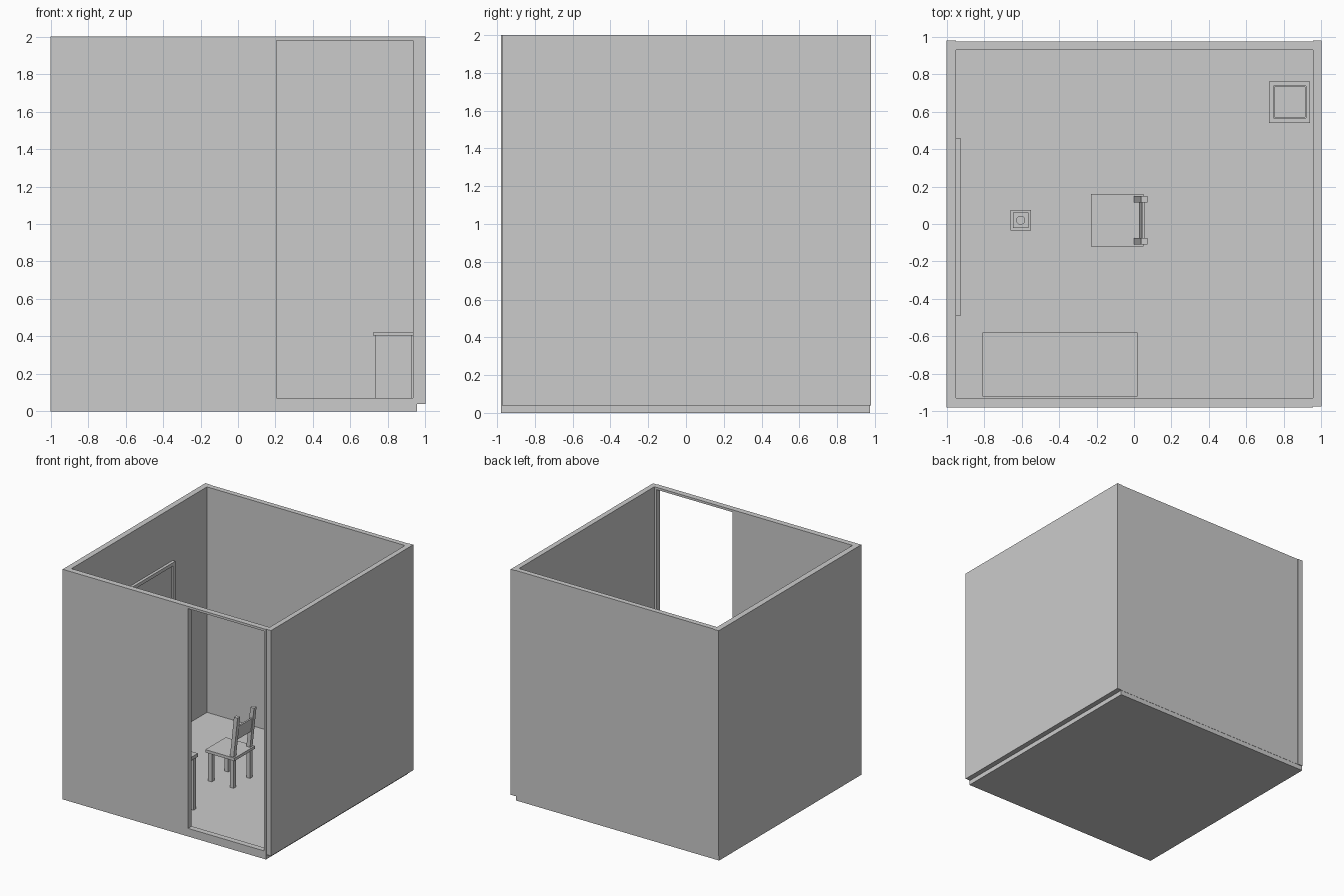
import bpy

if "Cube" in bpy.data.objects:
    bpy.data.objects.remove(bpy.data.objects["Cube"])


def mesh_object(name, verts, faces):
    mesh = bpy.data.meshes.new(name)
    mesh.from_pydata(verts, [], faces)
    obj = bpy.data.objects.new(name, mesh)
    bpy.context.collection.objects.link(obj)
    return obj


def box(name, x, y, z, lean=0.0):
    """Box from (min, max) pairs; lean shifts its top along x."""
    verts = [(px + lean * k, py, z[k]) for k in (0, 1)
             for px, py in ((x[0], y[0]), (x[1], y[0]), (x[1], y[1]), (x[0], y[1]))]
    sides = [(i, (i + 1) % 4, (i + 1) % 4 + 4, i + 4) for i in range(4)]
    return mesh_object(name, verts, [(3, 2, 1, 0), (4, 5, 6, 7)] + sides)


def ring(name, axis, outer, inner, depth):
    """Rectangular frame with a hole; rectangles are (a0, b0, a1, b1)."""
    def place(a, b, d):
        return {'x': (d, a, b), 'y': (b, d, a), 'z': (a, b, d)}[axis]
    verts = []
    for d in depth:
        for a0, b0, a1, b1 in (outer, inner):
            verts += [place(a, b, d) for a, b in ((a0, b0), (a1, b0), (a1, b1), (a0, b1))]
    faces = []
    for i in range(4):
        j = (i + 1) % 4
        faces += [(i, i + 4, j + 4, j), (i + 8, j + 8, j + 12, i + 12),
                  (i, j, j + 8, i + 8), (j + 4, i + 4, i + 12, j + 12)]
    return mesh_object(name, verts, faces)


# Room shell: floor, three plain walls, front wall with doorway (a = z, b = x)
box("floor", (-1, 0.955), (-0.93, 0.973), (0, 0.04))
box("left_wall", (-1, -0.95), (-0.93, 0.98), (0.04, 2))
box("right_wall", (0.955, 1), (-0.975, 0.98), (0.04, 2))
box("back_wall", (-0.95, 0.955), (0.93, 0.975), (0.04, 2))
ring("front_wall", 'y', (0, -1, 2, 0.955), (0.07, 0.205, 1.98, 0.935), (-0.98, -0.93))

# Framed board on the left wall (a = y, b = z)
ring("board_frame", 'x', (-0.49, 0.94, 0.46, 1.54), (-0.46, 0.97, 0.43, 1.51), (-0.95, -0.925))
box("board_panel", (-0.95, -0.94), (-0.46, 0.43), (0.97, 1.51))

# Desk
box("desk_top", (-0.81, 0.02), (-0.92, -0.58), (0.49, 0.52))
for x in (-0.80, -0.025):
    for y in (-0.91, -0.625):
        box("desk_leg", (x, x + 0.035), (y, y + 0.035), (0.04, 0.49))

# Chair
box("chair_seat", (-0.23, 0.05), (-0.12, 0.16), (0.285, 0.31))
for y in (-0.11, 0.115):
    for x in (-0.21, 0.0):
        box("chair_leg", (x, x + 0.035), (y, y + 0.035), (0.04, 0.285))
    box("chair_back_post", (0, 0.035), (y, y + 0.035), (0.31, 0.66), lean=0.038)
box("chair_back_slat", (0.028, 0.043), (-0.075, 0.115), (0.45, 0.57), lean=0.015)

# Pedestal with a round button
box("pedestal_base", (-0.66, -0.55), (-0.035, 0.075), (0.04, 0.06))
box("pedestal_column", (-0.647, -0.563), (-0.022, 0.062), (0.06, 0.40))
bpy.ops.mesh.primitive_cylinder_add(vertices=32, radius=0.024, depth=0.02,
                                    location=(-0.605, 0.02, 0.41))
bpy.context.object.name = "pedestal_button"
bpy.ops.object.shade_smooth_by_angle()

# Square open bin
ring("bin_walls", 'z', (0.733, 0.553, 0.927, 0.747), (0.75, 0.57, 0.912, 0.732), (0.04, 0.405))
ring("bin_rim", 'z', (0.72, 0.54, 0.94, 0.76), (0.745, 0.565, 0.917, 0.737), (0.405, 0.422))
box("bin_bottom", (0.75, 0.912), (0.57, 0.732), (0.04, 0.055))
